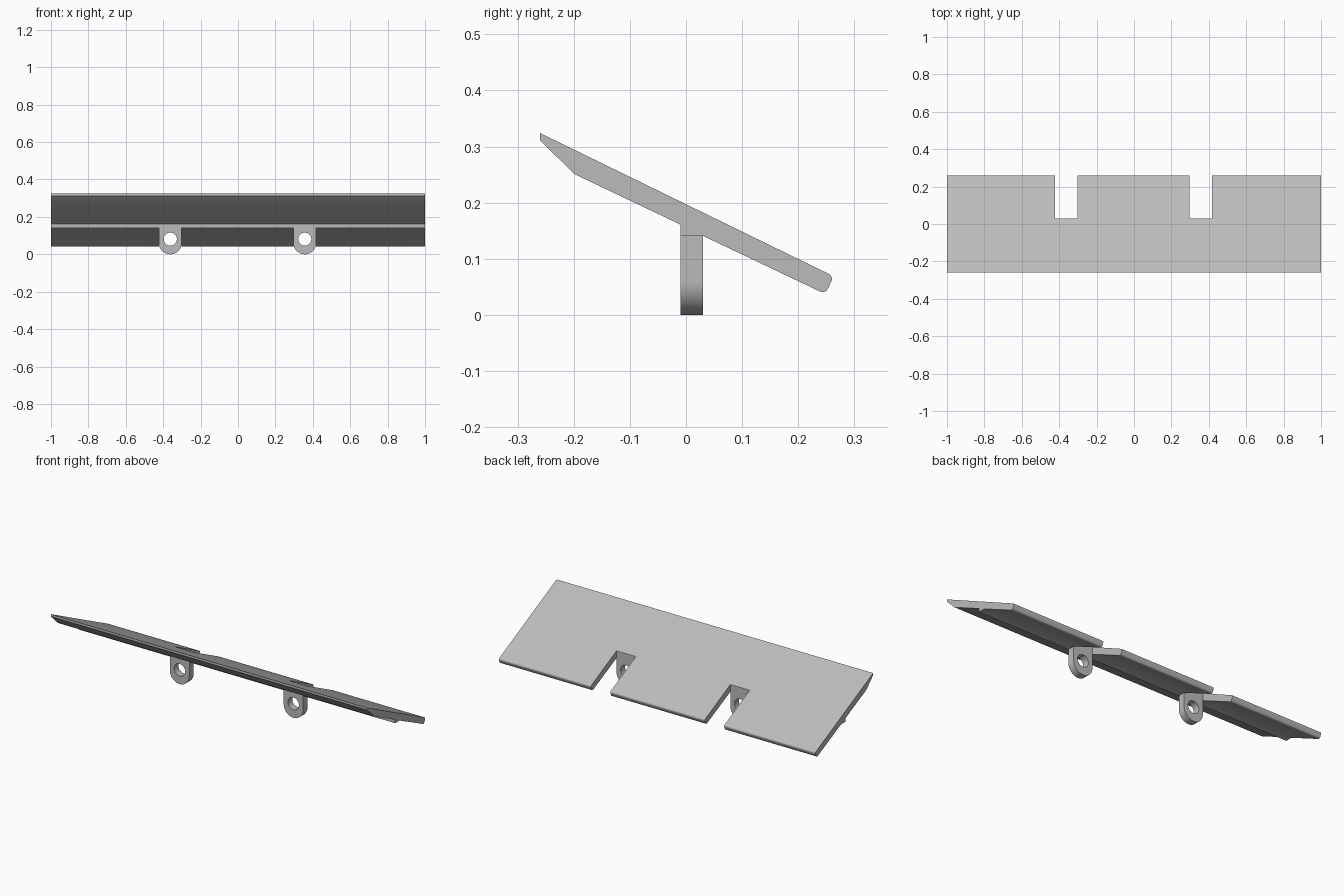
import bpy, bmesh, math
from mathutils import Vector

cube = bpy.data.objects.get("Cube")
if cube:
    bpy.data.objects.remove(cube, do_unlink=True)

grey = bpy.data.materials.new("plain grey")
grey.use_nodes = True
colour = (0.5, 0.5, 0.5, 1)
grey.diffuse_color = colour
grey.node_tree.nodes["Principled BSDF"].inputs["Base Color"].default_value = colour

BACK = 0.03          # rear face of the lugs and start of the slots
FRONT = -0.01        # front face of the lugs and the rib
HALF = 0.061         # half width of lugs and slots
RIB_Z = 0.141        # underside of the rib
LUG_X = (-0.362, 0.357)


def prism(name, points, direction):
    """Extrude a closed outline along a vector."""
    bm = bmesh.new()
    face = bm.faces.new([bm.verts.new(p) for p in points])
    ext = bmesh.ops.extrude_face_region(bm, geom=[face])
    moved = [v for v in ext["geom"] if isinstance(v, bmesh.types.BMVert)]
    bmesh.ops.translate(bm, verts=moved, vec=Vector(direction))
    bmesh.ops.recalc_face_normals(bm, faces=bm.faces)
    mesh = bpy.data.meshes.new(name)
    bm.to_mesh(mesh)
    bm.free()
    mesh.materials.append(grey)
    obj = bpy.data.objects.new(name, mesh)
    bpy.context.collection.objects.link(obj)
    return obj


def cut(obj, cutter):
    """Subtract the cutter, bake the result and remove the cutter."""
    cutter.hide_render = True
    mod = obj.modifiers.new("cut", 'BOOLEAN')
    mod.operation, mod.solver, mod.object = 'DIFFERENCE', 'EXACT', cutter
    bpy.context.view_layer.objects.active = obj
    bpy.ops.object.modifier_apply(modifier=mod.name)
    bpy.data.objects.remove(cutter, do_unlink=True)


def smooth(obj):
    bpy.ops.object.select_all(action='DESELECT')
    obj.select_set(True)
    bpy.context.view_layer.objects.active = obj
    bpy.ops.object.shade_smooth_by_angle(angle=math.radians(30))


def arc(cx, cz, radius, start, end, steps):
    angles = [math.radians(start + (end - start) * i / steps) for i in range(steps + 1)]
    return [(cx + radius * math.cos(a), cz + radius * math.sin(a)) for a in angles]


# Sloping plate: bevelled front lip, stepped rib underneath, rounded rear edge
profile = [(-0.26, 0.324), (-0.26, 0.311), (-0.199, 0.251), (FRONT, 0.161),
           (FRONT, RIB_Z), (BACK, RIB_Z)]
profile += arc(0.2435, 0.0505, 0.01, -116, -26, 6)
profile += arc(0.2501, 0.0641, 0.01, -26, 64, 6)
plate = prism("sloping_plate", [(-1, y, z) for y, z in profile], (2, 0, 0))

# Two slots open to the rear edge
for x in LUG_X:
    slot = [(x - HALF, BACK, -1), (x + HALF, BACK, -1), (x + HALF, 1, -1), (x - HALF, 1, -1)]
    cut(plate, prism("slot_cutter", slot, (0, 0, 2)))
smooth(plate)

# Mounting lugs with a round lower end and a pin hole
for name, x in zip(("right_lug", "left_lug"), LUG_X):
    outline = [(x + HALF, RIB_Z), (x - HALF, RIB_Z)] + arc(x, HALF, HALF, 180, 360, 32)
    lug = prism(name, [(px, FRONT, pz) for px, pz in outline], (0, BACK - FRONT, 0))
    hole = arc(x, 0.081, 0.035, 0, 360, 40)[:-1]
    cut(lug, prism("hole_cutter", [(px, -0.1, pz) for px, pz in hole], (0, 0.2, 0)))
    smooth(lug)
